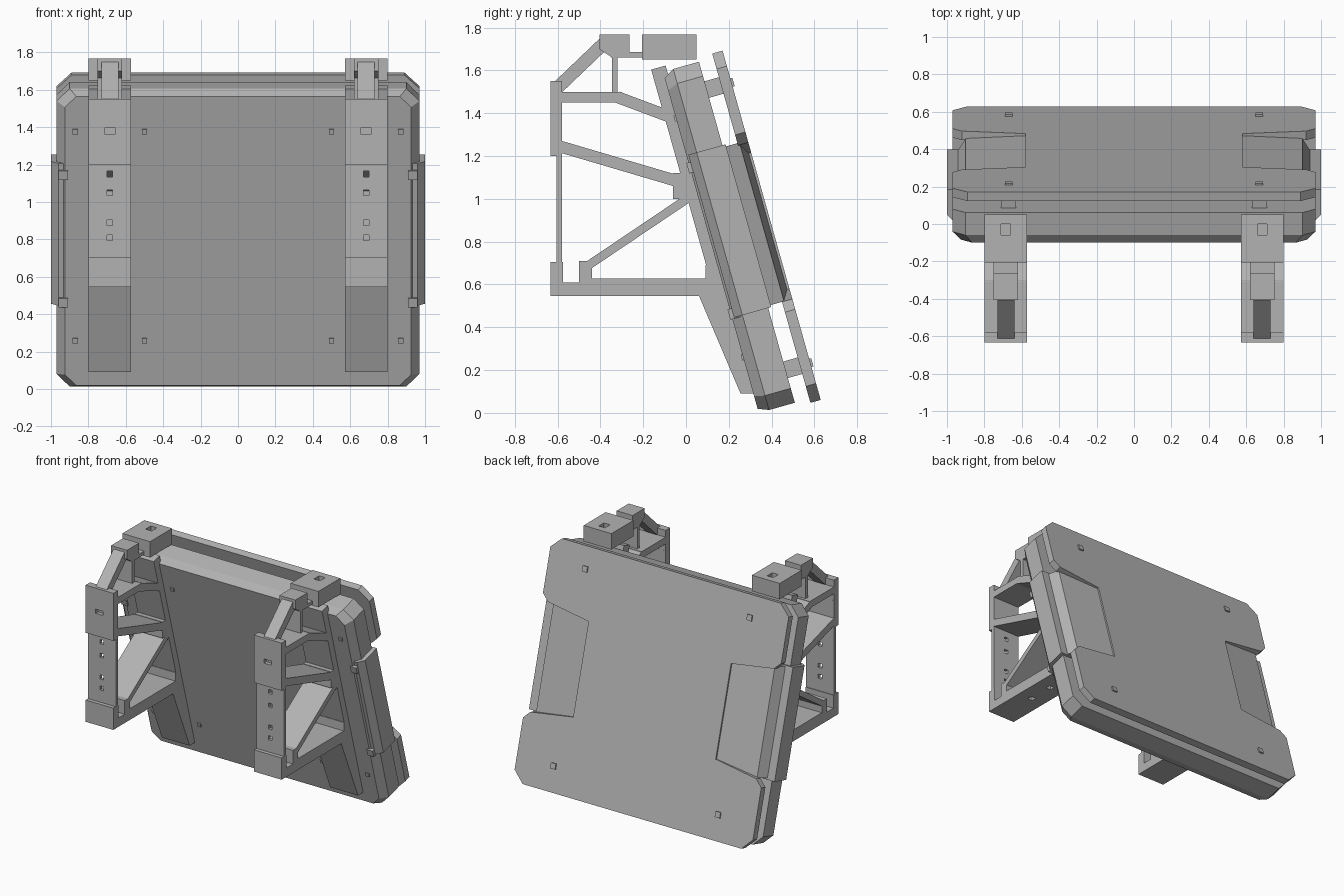
import bpy, bmesh
from math import sin, cos, radians
from mathutils import Vector

if "Cube" in bpy.data.objects:
    bpy.data.objects.remove(bpy.data.objects["Cube"], do_unlink=True)

grey = bpy.data.materials.new("mid_grey")
grey.use_nodes = True
grey.diffuse_color = (0.45, 0.45, 0.45, 1)
grey.node_tree.nodes["Principled BSDF"].inputs["Base Color"].default_value = grey.diffuse_color

TILT = radians(15.7)
SLAB_BACK = 0.175
PLATE_FRONT, PLATE_BACK = 0.245, 0.295
BRACKET_X, WIDE, MEDIUM, NARROW = 0.685, 0.113, 0.065, 0.045


def on_panel(x, up, depth):
    """Tilted panel space: across, up along the panel, depth towards the back."""
    return Vector((x, 0.34 - up * sin(TILT) + depth * cos(TILT),
                   up * cos(TILT) + depth * sin(TILT)))


def on_section(x, depth, up):
    return on_panel(x, up, depth)


def on_side(y, z, x):
    return Vector((x, y, z))


def loft(name, rings):
    """Closed solid through rings of equal length."""
    bm = bmesh.new()
    loops = [[bm.verts.new(p) for p in ring] for ring in rings]
    for a, b in zip(loops, loops[1:]):
        for i in range(len(a)):
            bm.faces.new((a[i - 1], a[i], b[i], b[i - 1]))
    bm.faces.new(loops[0])
    bm.faces.new(loops[-1])
    bmesh.ops.recalc_face_normals(bm, faces=bm.faces)
    mesh = bpy.data.meshes.new(name)
    bm.to_mesh(mesh)
    bm.free()
    obj = bpy.data.objects.new(name, mesh)
    bpy.context.collection.objects.link(obj)
    mesh.materials.append(grey)
    return obj


def prism(name, pts, lo, hi, place):
    return loft(name, [[place(a, b, d) for a, b in pts] for d in (lo, hi)])


def rect(a0, a1, b0, b1):
    return [(a0, b0), (a1, b0), (a1, b1), (a0, b1)]


def square(x, up, r):
    return rect(x - r, x + r, up - r, up + r)


def mirrored(half):
    return half + [(-x, up) for x, up in reversed(half)]


def octagon(w, lo, hi, c):
    return mirrored([(w - c, lo), (w, lo + c), (w, hi - c), (w - c, hi)])


def bar_outline(start, end, thick):
    """Outline of a straight bar between two points."""
    a, b = Vector(start), Vector(end)
    across = (b - a).orthogonal().normalized() * thick / 2
    return [a - across, b - across, b + across, a + across]


def cut(obj, centres, size):
    """Cut box holes of one size."""
    for x, y, z in centres:
        a, b, c = (v / 2 for v in size)
        tool = prism("hole_cutter", rect(y - b, y + b, z - c, z + c), x - a, x + a, on_side)
        tool.hide_render = True
        mod = obj.modifiers.new("hole", 'BOOLEAN')
        mod.operation, mod.object, mod.solver = 'DIFFERENCE', tool, 'EXACT'
        bpy.context.view_layer.objects.active = obj
        bpy.ops.object.modifier_apply(modifier=mod.name)
        bpy.data.objects.remove(tool, do_unlink=True)


# Front slab with bevelled rim
face = octagon(0.925, 0.02, 1.625, 0.06)
rim = octagon(0.97, 0, 1.655, 0.07)
loft("front_slab", [[on_panel(x, up, d) for x, up in ring]
                    for ring, d in ((face, 0), (rim, 0.05), (rim, SLAB_BACK))])

# Rear plate: full-width ends, narrow middle
plate = mirrored([(0.89, -0.02), (0.97, 0.06), (0.97, 0.42), (0.92, 0.47), (0.58, 0.52),
                  (0.58, 1.18), (0.92, 1.23), (0.97, 1.28), (0.97, 1.6), (0.89, 1.675)])
prism("rear_plate", plate, PLATE_FRONT, PLATE_BACK, on_panel)
prism("rear_core", rect(-0.88, 0.88, 0.5, 1.22), SLAB_BACK - 0.01, PLATE_FRONT, on_panel)


def panel_fittings(side, s):
    # Sloping wing and thick block at the middle of the edge
    wing = [(s * 0.56, 0.285), (s * 0.9, 0.255), (s * 0.94, 0.19),
            (s * 0.94, 0.16), (s * 0.56, 0.16)]
    prism(side + "_rear_wing", wing, 0.47, 1.24, on_section)
    block = [(s * 0.9, 0.01), (s * 0.96, 0.01), (s, 0.05), (s, 0.19), (s * 0.9, 0.19)]
    prism(side + "_edge_block", block, 0.46, 1.25, on_section)
    for end, gap_up, pin_up, clip_up in (("lower", 0.16, 0.27, 0.48), ("upper", 1.52, 1.43, 1.19)):
        # Spacers across the gap, rear pins, front pins and clips
        name = f"{side}_{end}_"
        x = s * 0.67
        prism(name + "spacer", square(x, gap_up, 0.04), SLAB_BACK - 0.01, PLATE_FRONT, on_panel)
        prism(name + "rear_pin", square(x, gap_up, 0.02), PLATE_FRONT, PLATE_BACK + 0.01, on_panel)
        for where, px in (("inner", 0.5), ("outer", 0.87)):
            prism(name + where + "_pin", square(s * px, pin_up, 0.014), -0.008, 0.01, on_panel)
        prism(name + "clip", square(s * 0.935, clip_up, 0.025), -0.01, 0.05, on_panel)


def bracket(side, s):
    cx = s * BRACKET_X

    def part(name, pts, w=WIDE):
        return prism(f"{side}_{name}", pts, cx - w, cx + w, on_side)

    def bar(name, start, end, thick, w=WIDE):
        return part(name, bar_outline(start, end, thick), w)

    # Front post with its corner blocks
    post = bar("front_post", (-0.592, 0.6), (-0.592, 1.4), 0.025)
    upper = part("upper_corner", rect(-0.633, -0.58, 1.2, 1.55))
    part("lower_corner", rect(-0.633, -0.575, 0.545, 0.705))
    # Bottom rail and its end stops
    rail = part("bottom_rail", rect(-0.58, 0.17, 0.545, 0.61))
    part("rail_lip", rect(-0.48, 0.13, 0.6, 0.628))
    part("rail_stop", rect(0.09, 0.16, 0.6, 0.69))
    part("strut_base", rect(-0.5, -0.44, 0.61, 0.71))
    # Struts and arm
    bar("lower_strut", (-0.47, 0.68), (0.02, 1.01), 0.04)
    bar("middle_strut", (-0.59, 1.245), (0.02, 1.065), 0.055)
    part("strut_hub", rect(-0.06, 0.04, 1.0, 1.12))
    bar("upper_arm", (-0.6, 1.475), (-0.3, 1.475), 0.05)
    bar("arm_end", (-0.32, 1.475), (-0.08, 1.385), 0.055)
    # Spine along the panel, and the foot
    prism(side + "_spine", rect(cx - WIDE, cx + WIDE, -0.05, 0.02), 0.58, 1.68, on_section)
    part("foot", [(0.055, 0.56), (0.255, 0.09), (0.33, 0.09), (0.2, 0.56)])
    # Slim upper frame
    top = part("top_block", rect(-0.205, 0.05, 1.65, 1.767))
    bar("diagonal_bar", (-0.61, 1.51), (-0.38, 1.73), 0.06, NARROW)
    part("top_cap", [(-0.405, 1.767), (-0.405, 1.7), (-0.345, 1.66),
                     (-0.265, 1.66), (-0.265, 1.767)], MEDIUM)
    part("top_link", rect(-0.35, -0.17, 1.66, 1.685), MEDIUM)
    part("inner_post", rect(-0.345, -0.32, 1.48, 1.68), MEDIUM)
    # Bolt holes
    cut(post, [(cx, -0.6, z) for z in (0.81, 0.89, 1.05, 1.15)], (0.03, 0.1, 0.03))
    cut(upper, [(cx, -0.61, 1.38)], (0.06, 0.12, 0.03))
    cut(rail, [(cx, y, 0.55) for y in (-0.3, -0.1)], (0.04, 0.04, 0.08))
    cut(top, [(cx, -0.03, 1.77)], (0.05, 0.06, 0.1))


for side, s in (("left", 1), ("right", -1)):
    panel_fittings(side, s)
    bracket(side, s)
